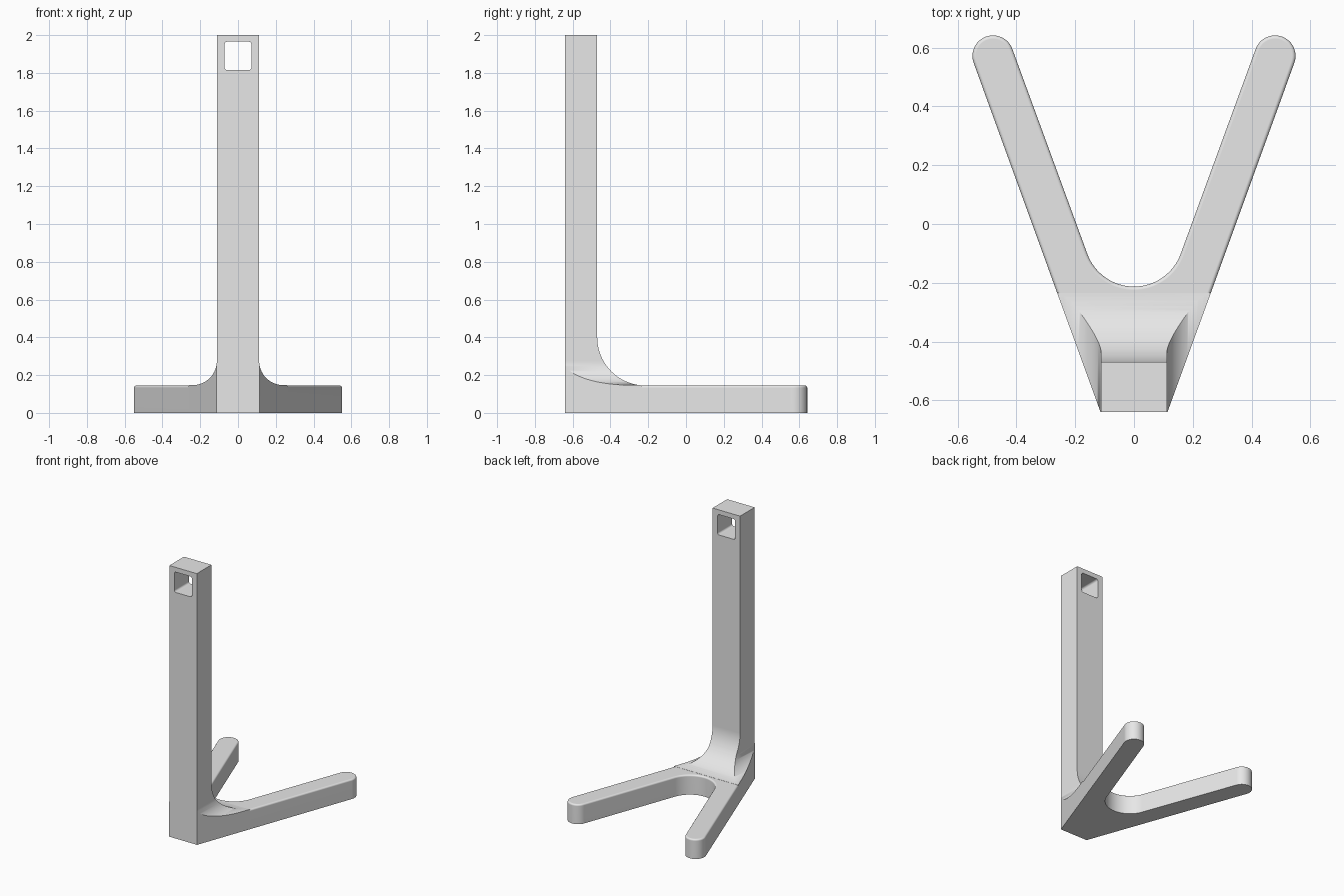
import bpy
import bmesh
from math import cos, sin, radians

if "Cube" in bpy.data.objects:
    bpy.data.objects.remove(bpy.data.objects["Cube"], do_unlink=True)

GREY = bpy.data.materials.new("plain_grey")
GREY.use_nodes = True
GREY.diffuse_color = (0.8, 0.8, 0.8, 1)
GREY.node_tree.nodes["Principled BSDF"].inputs["Base Color"].default_value = (0.8, 0.8, 0.8, 1)

FRONT, JOIN = -0.64, -0.235     # front face, and where the post meets the legs
LEG_TOP = 0.145
SPLAY = 20                      # leg angle in degrees


def arc(cx, cy, r, start, end, steps=16):
    angles = [radians(start + (end - start) * i / steps) for i in range(steps + 1)]
    return [(cx + r * cos(a), cy + r * sin(a)) for a in angles]


def mirrored(points):
    return points + [(-x, y) for x, y in reversed(points)]


def prism(name, outline, axis, low, high):
    """Extrude a flat outline along the x, y or z axis."""
    place = {"x": lambda u, v, w: (w, u, v),
             "y": lambda u, v, w: (u, w, v),
             "z": lambda u, v, w: (u, v, w)}[axis]
    bm = bmesh.new()
    ends = [[bm.verts.new(place(u, v, w)) for u, v in outline] for w in (low, high)]
    bm.faces.new(ends[0])
    bm.faces.new(ends[1])
    for i in range(len(outline)):
        j = (i + 1) % len(outline)
        bm.faces.new((ends[0][i], ends[0][j], ends[1][j], ends[1][i]))
    bmesh.ops.recalc_face_normals(bm, faces=bm.faces)
    mesh = bpy.data.meshes.new(name)
    bm.to_mesh(mesh)
    bm.free()
    mesh.materials.append(GREY)
    obj = bpy.data.objects.new(name, mesh)
    bpy.context.collection.objects.link(obj)
    return obj


def cut(obj, cutter, operation):
    mod = obj.modifiers.new(operation.lower(), "BOOLEAN")
    mod.object, mod.operation, mod.solver = cutter, operation, "EXACT"
    bpy.context.view_layer.objects.active = obj
    bpy.ops.object.modifier_apply(modifier=mod.name)
    bpy.data.objects.remove(cutter, do_unlink=True)


def finish(obj):
    for face in obj.data.polygons:
        face.use_smooth = True
    obj.data.set_sharp_from_angle(angle=radians(30))
    mod = obj.modifiers.new("flat_face_normals", "WEIGHTED_NORMAL")
    mod.keep_sharp = True


# Post: a tapered block trimmed by a side profile and a front profile
wall_x = 0.114 + (JOIN - FRONT) * 0.364
post = prism("post", mirrored([(0.114, FRONT), (wall_x, JOIN)]), "z", 0, 2)

r = 0.255
side = [(-1, -0.5), (0.5, -0.5), (0.5, LEG_TOP)]
side += arc(-0.47 + r, LEG_TOP + r, r, 270, 180, 24)[1:] + [(-0.47, 3), (-1, 3)]
cut(post, prism("side_profile", side, "x", -1, 1), "INTERSECT")

r = 0.128
front = [(0.6, -0.5), (0.6, 0.147)] + arc(0.112 + r, 0.147 + r, r, 270, 180, 20) + [(0.112, 3)]
cut(post, prism("front_profile", mirrored(front), "y", -1, 1), "INTERSECT")

# Rounded square hole through the top of the post
r = 0.015
half_hole = arc(0.072 - r, 1.815 + r, r, -90, 0, 5) + arc(0.072 - r, 1.965 - r, r, 0, 90, 5)
cut(post, prism("hole", mirrored(half_hole), "y", -1, 0), "DIFFERENCE")
finish(post)

# Legs: a V-shaped plate with round tips and a round crotch
half_legs = [(wall_x, JOIN)] + arc(0.48, 0.572, 0.07, -SPLAY, 180 - SPLAY, 24)
half_legs += arc(0, -0.044, 0.169, -SPLAY, -90, 16)[:-1]
left_half = [(-x, y) for x, y in reversed(half_legs)]
legs = prism("legs", half_legs + [(0, -0.213)] + left_half, "z", 0, LEG_TOP)

# Soften the upper rim of the legs
bm = bmesh.new()
bm.from_mesh(legs.data)
rim = [e for e in bm.edges
       if all(v.co.z > 0.1 for v in e.verts) and any(v.co.y > JOIN + 0.01 for v in e.verts)]
bmesh.ops.bevel(bm, geom=rim, offset=0.012, segments=4, profile=0.5,
                affect="EDGES", clamp_overlap=False)
bm.to_mesh(legs.data)
bm.free()
finish(legs)
